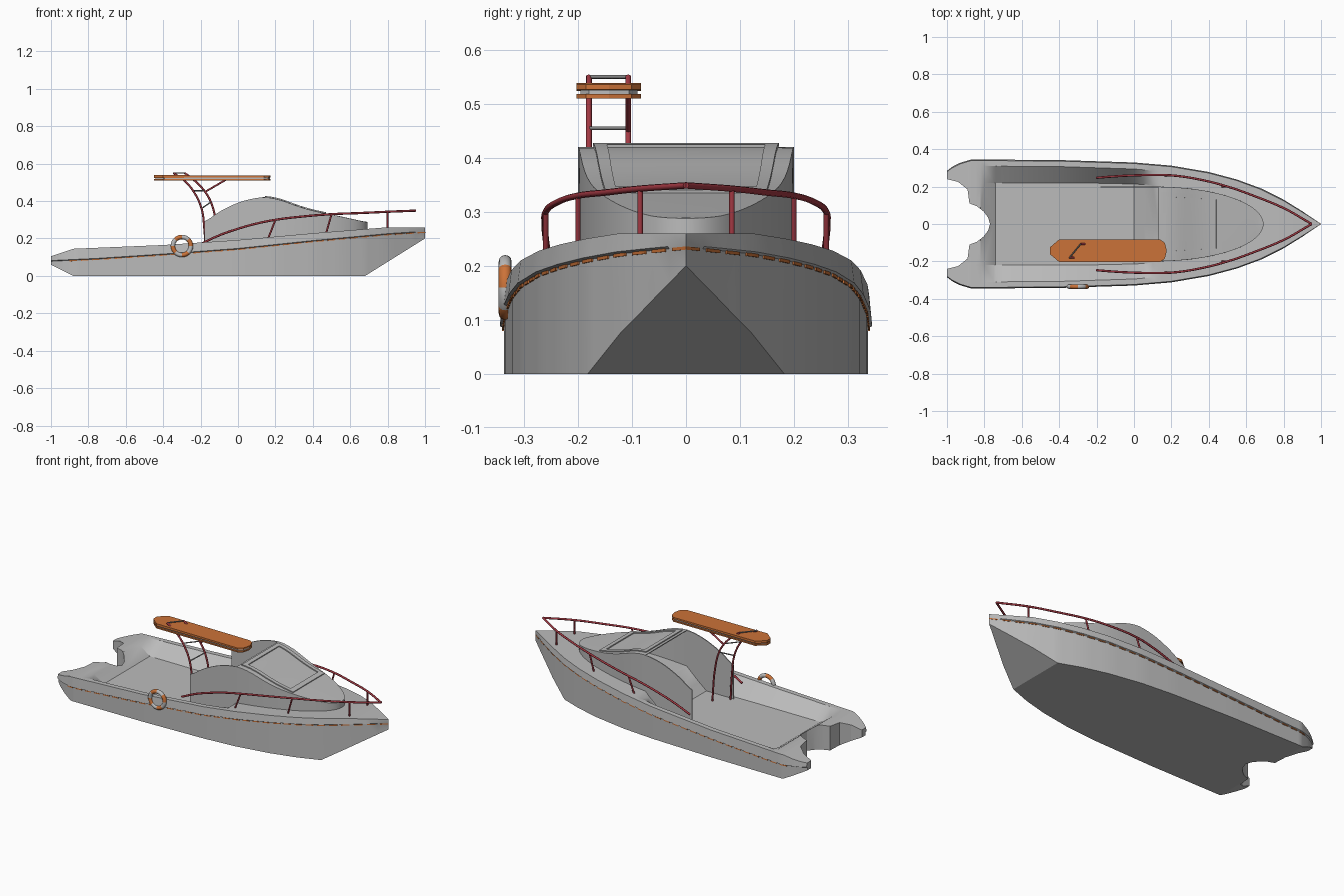
import bpy, bmesh, math
from mathutils import Vector

if "Cube" in bpy.data.objects:
    bpy.data.objects.remove(bpy.data.objects["Cube"])


def material(name, r, g, b):
    m = bpy.data.materials.new(name)
    m.use_nodes = True
    m.diffuse_color = (r, g, b, 1)
    m.node_tree.nodes["Principled BSDF"].inputs["Base Color"].default_value = (r, g, b, 1)
    return m


GREY = material("light grey", .5, .5, .5)
ORANGE = material("orange", .6, .17, .04)
RED = material("dark red", .36, .04, .055)
STEEL = material("steel grey", .25, .25, .25)


def ramp(x, pts):
    """Linear interpolation through (x, value) points."""
    if x <= pts[0][0]:
        return pts[0][1]
    for (a, u), (b, v) in zip(pts, pts[1:]):
        if x <= b:
            return u + (v - u) * (x - a) / (b - a)
    return pts[-1][1]


def smooth(x, pts):
    """Softened interpolation, averaged over a small window."""
    return sum(ramp(x + d * .015, pts) for d in (-2, -1, 0, 1, 2)) / 5


def finish(name, bm, mats, angle=30, solid=0, cutter=None):
    bmesh.ops.remove_doubles(bm, verts=bm.verts, dist=.0004)
    bmesh.ops.recalc_face_normals(bm, faces=bm.faces)
    me = bpy.data.meshes.new(name)
    bm.to_mesh(me)
    bm.free()
    ob = bpy.data.objects.new(name, me)
    bpy.context.collection.objects.link(ob)
    for m in mats:
        me.materials.append(m)
    bpy.ops.object.select_all(action='DESELECT')
    ob.select_set(True)
    bpy.context.view_layer.objects.active = ob
    if solid:
        mod = ob.modifiers.new("thickness", 'SOLIDIFY')
        mod.thickness, mod.offset = solid, 0
        bpy.ops.object.modifier_apply(modifier=mod.name)
    if cutter:
        mod = ob.modifiers.new("cut", 'BOOLEAN')
        mod.operation, mod.solver, mod.object = 'DIFFERENCE', 'EXACT', cutter
        bpy.ops.object.modifier_apply(modifier=mod.name)
        bpy.data.objects.remove(cutter)
    if angle:
        bpy.ops.object.shade_smooth_by_angle(angle=math.radians(angle))
    return ob


def loft(bm, rows, closed=False):
    rows = [[bm.verts.new(p) for p in r] for r in rows]
    for a, b in zip(rows, rows[1:]):
        for i in range(len(a) if closed else len(a) - 1):
            j = (i + 1) % len(a)
            bm.faces.new((a[i], a[j], b[j], b[i]))
    return rows


def slab(name, half, cy, z0, z1, mat, taper=1.0):
    """Extrude a mirrored plan outline; thickness tapers towards the bow."""
    outline = half + [(x, -y) for x, y in reversed(half) if y > 0]
    mid, x0 = (z0 + z1) / 2, half[0][0]
    span = half[-1][0] - x0
    bm = bmesh.new()
    rows = loft(bm, [[(x, cy + y, mid + (z - mid) * (1 + (taper - 1) * (x - x0) / span))
                      for x, y in outline] for z in (z0, z1)], True)
    for r in rows:
        bm.faces.new(r)
    return finish(name, bm, [mat], 20)


def tube(name, pts, r, mat):
    cu = bpy.data.curves.new(name, 'CURVE')
    cu.dimensions, cu.bevel_depth, cu.bevel_resolution = '3D', r, 2
    cu.use_fill_caps, cu.resolution_u = True, 5
    sp = cu.splines.new('BEZIER')
    sp.bezier_points.add(len(pts) - 1)
    for bp, p in zip(sp.bezier_points, pts):
        bp.co = p
        bp.handle_left_type = bp.handle_right_type = 'AUTO'
    cu.materials.append(mat)
    ob = bpy.data.objects.new(name, cu)
    bpy.context.collection.objects.link(ob)


# Hull lines: plan half width, sheer, knuckle, bottom and cockpit floor
BEAM = [(-1, .285), (-.97, .307), (-.93, .327), (-.87, .345), (-.4, .342), (0, .329), (.2, .312),
        (.4, .278), (.55, .238), (.68, .19), (.8, .13), (.9, .068), (1, 0)]
SHEER = [(-1, .105), (-.88, .145), (-.4, .165), (0, .192), (.4, .228), (.8, .26), (1, .26)]
KNUCKLE = [(-1, .078), (-.75, .09), (-.4, .113), (0, .143), (.4, .185), (.8, .222), (1, .235)]
BOTTOM = [(-1, .06), (-.88, 0), (.68, 0), (1, .2)]
FLOOR = .09


def floor_z(x):
    zt = ramp(x, SHEER)
    return zt + (FLOOR - zt) * ramp(x, [(-.82, 0), (-.74, 1), (0, 1), (.13, 0)])


def hull_ring(x):
    w, zt, zk, zb = ramp(x, BEAM), ramp(x, SHEER), ramp(x, KNUCKLE), ramp(x, BOTTOM)
    lip = min(.008, w * .1)
    half = [(0, zb), (w - lip, zb), (w - lip, zk), (w, zk + .004), (w - lip * .7, zt),
            (max(w - .035, w * .8), zt), (min(.22, w * .65), floor_z(x)), (0, floor_z(x))]
    return [(x, y, z) for y, z in half] + [(x, -y, z) for y, z in reversed(half[1:-1])]


# Hull with twin stern prongs around a curved notch
notch = slab("stern_notch_cutter", [(-1.1, .24), (-1, .24), (-.94, .225), (-.89, .185), (-.88, .11),
             (-.84, .095), (-.805, .068), (-.78, .035), (-.77, 0)], 0, -.1, .4, GREY)
stations = sorted({p[0] for p in BEAM + SHEER} | {-.82, -.74, .13} | {i / 20 for i in range(-17, 20)})
bm = bmesh.new()
rings = loft(bm, [hull_ring(x) for x in stations], True)
bm.faces.new(rings[0])
finish("hull", bm, [GREY], 25, cutter=notch)

# Dashed accent strip tucked under the deck lip
bm = bmesh.new()
for side in (1, -1):
    for i in range(96):
        if i % 3:
            rows = []
            for x in (-.92 + i * .02, -.9 + i * .02):
                y, z = ramp(x, BEAM) - min(.006, ramp(x, BEAM) * .08), ramp(x, KNUCKLE)
                rows.append([(x, side * y, z - .005), (x, side * y, z + .001)])
            loft(bm, rows)
finish("accent_strip", bm, [ORANGE], 0, solid=.003)

# Cabin: thin side wings aft, closed sloping roof forward
ROOF = [(-.18, .285), (-.1, .345), (0, .393), (.08, .415), (.14, .421), (.22, .407), (.33, .366),
        (.4, .346), (.55, .315), (.69, .284)]
ROOF_START, NOSE = .13, .69


def cabin_half(x):
    return .197 * math.sqrt(max(0, 1 - max(0, (x - .12) / (NOSE - .12)) ** 2))


def roof_z(x):
    return smooth(x, ROOF)


cabin_x = [-.18 + i * .031 for i in range(10)]
cabin_x += [ROOF_START + (NOSE - ROOF_START) * math.sin(i / 24 * math.pi / 2) for i in range(25)]
bm = bmesh.new()
for side in (1, -1):
    loft(bm, [[(x, side * cabin_half(x), FLOOR - .01), (x, side * cabin_half(x), roof_z(x))]
              for x in cabin_x])
loft(bm, [[(x, k * cabin_half(x), roof_z(x)) for k in (-1, -.5, 0, .5, 1)]
          for x in cabin_x if x >= ROOF_START - .0001])
finish("cabin", bm, [GREY], 35, solid=.006)

# Raised windscreen frame following the roof
bm = bmesh.new()
screen_x = [.145, .17] + [.17 + i * .027 for i in range(1, 11)] + [.47]
rows = []
for x in screen_x:
    w = .172 - (x - .145) * .07
    rows.append([(x, k * w, roof_z(x) + .006) for k in (-1, -.86, 0, .86, 1)])
grid = loft(bm, rows)
for f in list(bm.faces):
    c = f.calc_center_median()
    if .17 < c.x < .44 and abs(c.y) < .1:
        bm.faces.remove(f)
finish("windscreen_frame", bm, [GREY], 35, solid=.006)

# Bow rails and their posts
RAIL = [(-.2, .247, .17), (-.1, .255, .217), (0, .26, .252), (.1, .262, .28), (.2, .26, .3),
        (.35, .238, .318), (.5, .2, .33), (.65, .147, .336), (.8, .085, .343), (.95, 0, .349)]
for side, label in ((1, "left"), (-1, "right")):
    tube(label + "_bow_rail", [(x, side * y, z) for x, y, z in RAIL], .006, RED)
    for n, (i, lean) in enumerate(((4, .04), (6, .03), (8, 0))):
        x, y, z = RAIL[i]
        foot = (x - lean, side * y, ramp(x - lean, SHEER) - .01)
        tube(f"{label}_rail_post_{n + 1}", [foot, (x, side * y, z)], .005, RED)

# Curved canopy poles, rungs and brace
outer = [(-.17, .09), (-.18, .25), (-.195, .36), (-.24, .455), (-.29, .512), (-.345, .55)]
inner = [(-.1, .09), (-.12, .3), (-.145, .395), (-.18, .455), (-.235, .512), (-.285, .55)]
Y_OUT, Y_IN = -.18, -.107
tube("outer_canopy_pole", [(x, Y_OUT, z) for x, z in outer], .0055, RED)
tube("inner_canopy_pole", [(x, Y_IN, z) for x, z in inner], .0055, RED)
for n in (2, 3, 5):
    (xa, za), (xb, zb) = outer[n], inner[n]
    tube(f"canopy_rung_{n}", [(xa, Y_OUT, za), (xb, Y_IN, zb)], .0035, STEEL)
tube("canopy_brace", [(-.175, Y_IN, .45), (-.06, Y_IN, .517)], .005, RED)

# Canopy board: two orange skins with a grey core
board = [(-.45, .018), (-.4, .06), (.14, .06), (.165, .042), (.175, 0)]
slab("canopy_top", board, -.143, .524, .539, ORANGE, .6)
slab("canopy_core", [(x * .98, y * .88) for x, y in board], -.143, .515, .526, GREY)
slab("canopy_base", board, -.143, .51, .518, ORANGE)

# Life ring in eight alternating bands, hung on the right side
bm = bmesh.new()
rows = []
for i in range(49):
    a = i / 48 * math.tau
    out = Vector((math.cos(a), 0, math.sin(a)))
    ring = []
    for j in range(12):
        b = j / 12 * math.tau
        p = Vector((-.3, -.335, .16)) + out * (.048 + .012 * math.cos(b))
        p.y += .012 * math.sin(b)
        ring.append(p)
    rows.append(ring)
loft(bm, rows, True)
for f in bm.faces:
    c = f.calc_center_median()
    a = math.atan2(c.z - .16, c.x + .3) % math.tau
    f.material_index = int(a / (math.pi / 4)) % 2
finish("life_ring", bm, [ORANGE, GREY], 60)
